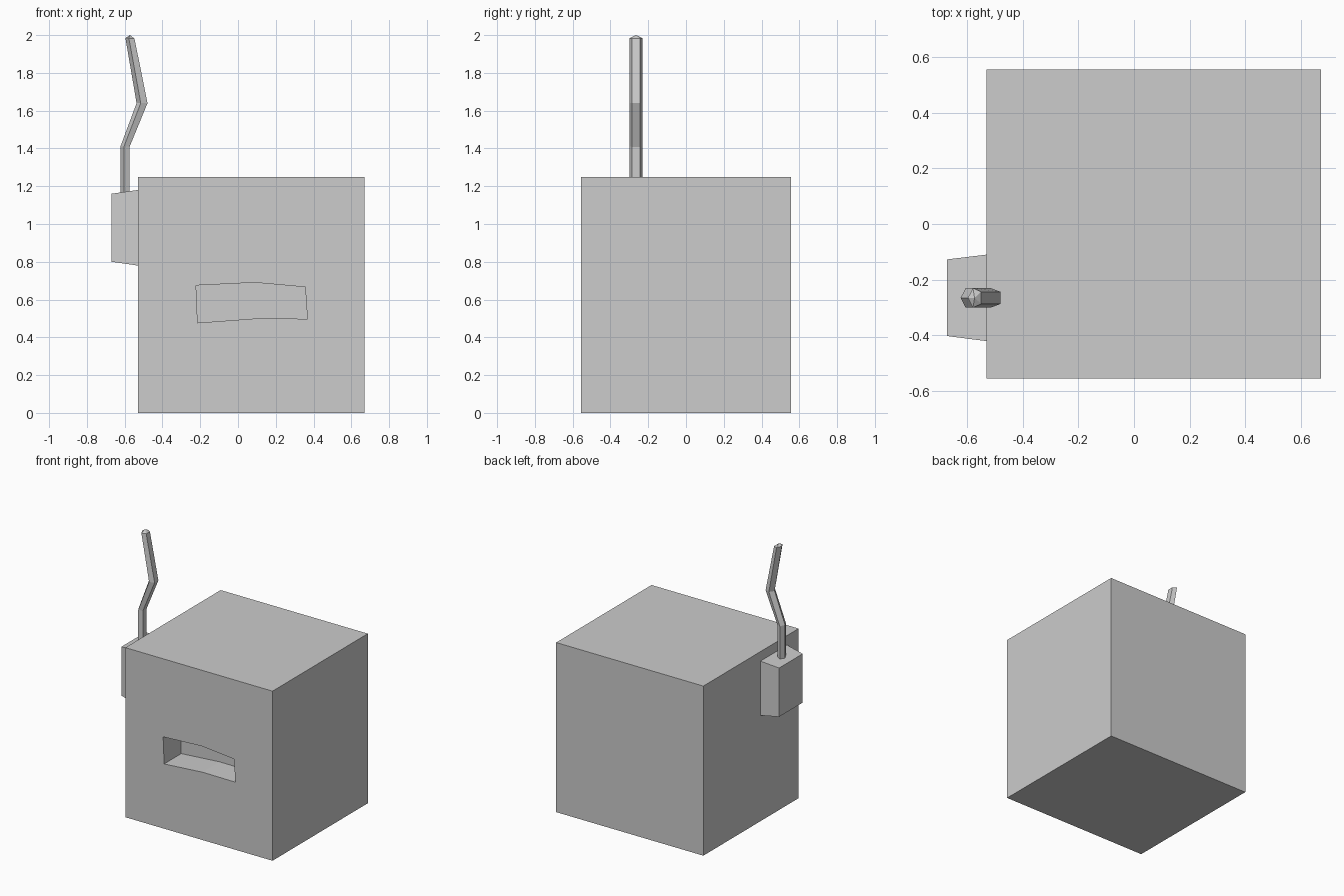
import bpy
from math import cos, sin, tau

default = bpy.data.objects.get("Cube")
if default:
    bpy.data.objects.remove(default, do_unlink=True)

grey = bpy.data.materials.new("plain grey")
grey.use_nodes = True
colour = (0.604, 0.604, 0.604, 1)
grey.diffuse_color = colour
grey.node_tree.nodes["Principled BSDF"].inputs["Base Color"].default_value = colour


def loft(name, rings, tip=None):
    """Skin equal-sized rings into a closed, flat-shaded solid; tip adds a pointed end."""
    n = len(rings[0])
    verts = [p for ring in rings for p in ring]
    faces = [tuple(reversed(range(n)))]
    for r in range(len(rings) - 1):
        for i in range(n):
            j = (i + 1) % n
            faces.append((r * n + i, r * n + j, (r + 1) * n + j, (r + 1) * n + i))
    last = len(verts) - n
    if tip:
        verts.append(tip)
        faces += [(last + i, last + (i + 1) % n, len(verts) - 1) for i in range(n)]
    else:
        faces.append(tuple(range(last, last + n)))
    mesh = bpy.data.meshes.new(name)
    mesh.from_pydata(verts, [], faces)
    mesh.materials.append(grey)
    obj = bpy.data.objects.new(name, mesh)
    bpy.context.collection.objects.link(obj)
    return obj


def rect_z(x0, x1, y0, y1, z):
    return [(x0, y0, z), (x1, y0, z), (x1, y1, z), (x0, y1, z)]


def rect_x(x, y0, y1, z0, z1):
    return [(x, y0, z0), (x, y0, z1), (x, y1, z1), (x, y1, z0)]


# Main box
body = loft("body", [rect_z(-0.53, 0.67, -0.555, 0.555, z) for z in (0, 1.25)])

# Slot recessed into the front
outline = [(-0.214, 0.477), (0.1, 0.5), (0.367, 0.498),
           (0.356, 0.666), (0.09, 0.69), (-0.222, 0.675)]
cutter = loft("slot_cutter", [[(x, y, z) for x, z in outline] for y in (-0.7, -0.355)])
# Ring order runs front to back, so turn the faces outward
cutter.data.flip_normals()
cutter.hide_render = True
cutter.display_type = 'WIRE'
cut = body.modifiers.new("slot", 'BOOLEAN')
cut.operation = 'DIFFERENCE'
cut.solver = 'EXACT'
cut.object = cutter

# Apply the cut and remove the helper
bpy.context.view_layer.update()
evaluated = body.evaluated_get(bpy.context.evaluated_depsgraph_get())
cut_mesh = bpy.data.meshes.new_from_object(evaluated)
body.modifiers.clear()
body.data = cut_mesh
bpy.data.objects.remove(cutter, do_unlink=True)

# Tapered lever housing on the side
housing = loft("lever_housing", [rect_x(-0.53, -0.42, -0.11, 0.78, 1.18),
                                 rect_x(-0.67, -0.402, -0.127, 0.80, 1.16)])
housing.data.flip_normals()

# Bent five-sided lever: centre x, height, half width
path = [(-0.598, 1.14, 0.024), (-0.598, 1.41, 0.024),
        (-0.508, 1.64, 0.029), (-0.572, 1.983, 0.024)]
slopes = [0, 0.06, 0, 0.06]


def pentagon(x, z, half, slope):
    ring = []
    for i in range(5):
        a = tau * i / 5 + tau / 2
        dx = half * (cos(a) + 0.095) / 0.905
        ring.append((x + dx, -0.265 + 0.037 * sin(a), z - slope * dx))
    return ring


loft("lever", [pentagon(*p, s) for p, s in zip(path, slopes)], tip=(-0.572, -0.265, 2.0))
